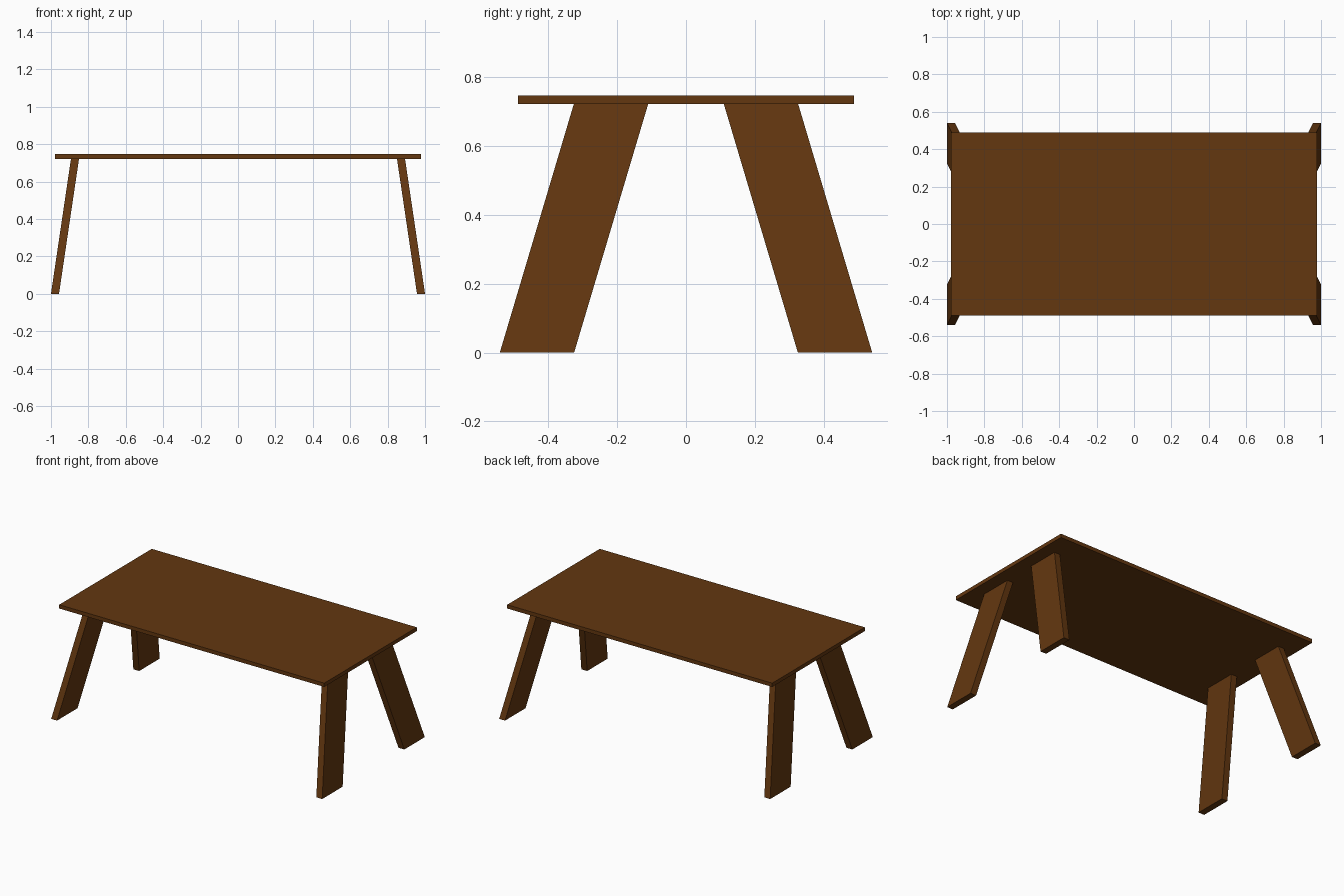
import bpy, bmesh

if "Cube" in bpy.data.objects:
    bpy.data.objects.remove(bpy.data.objects["Cube"])

wood = bpy.data.materials.new("dark_wood")
wood.diffuse_color = (0.125, 0.038, 0.005, 1)
wood.use_nodes = True
wood.node_tree.nodes["Principled BSDF"].inputs["Base Color"].default_value = wood.diffuse_color


def slanted_block(name, bottom, top, z0, z1):
    """Box whose bottom and top rectangles (x0, x1, y0, y1) may differ."""
    bm = bmesh.new()
    rings = []
    for (x0, x1, y0, y1), z in ((bottom, z0), (top, z1)):
        corners = ((x0, y0), (x1, y0), (x1, y1), (x0, y1))
        rings.append([bm.verts.new((x, y, z)) for x, y in corners])
    lo, hi = rings
    bm.faces.new(lo[::-1])
    bm.faces.new(hi)
    for i in range(4):
        j = (i + 1) % 4
        bm.faces.new((lo[i], lo[j], hi[j], hi[i]))
    bmesh.ops.recalc_face_normals(bm, faces=bm.faces[:])
    mesh = bpy.data.meshes.new(name)
    bm.to_mesh(mesh)
    bm.free()
    mesh.materials.append(wood)
    obj = bpy.data.objects.new(name, mesh)
    bpy.context.collection.objects.link(obj)
    return obj


# Table top: thin flat slab
slab = (-0.978, 0.978, -0.488, 0.488)
slanted_block("table_top", slab, slab, 0.722, 0.747)

# Four plank legs splayed outwards, cut level at the floor and the top
for x_name, sx in (("left", -1), ("right", 1)):
    for y_name, sy in (("front", -1), ("back", 1)):
        foot = (sx * 0.957, sx * 1.0, sy * 0.325, sy * 0.541)
        head = (sx * 0.85, sx * 0.893, sy * 0.11, sy * 0.326)
        slanted_block(f"{y_name}_{x_name}_leg", foot, head, 0.0, 0.722)
